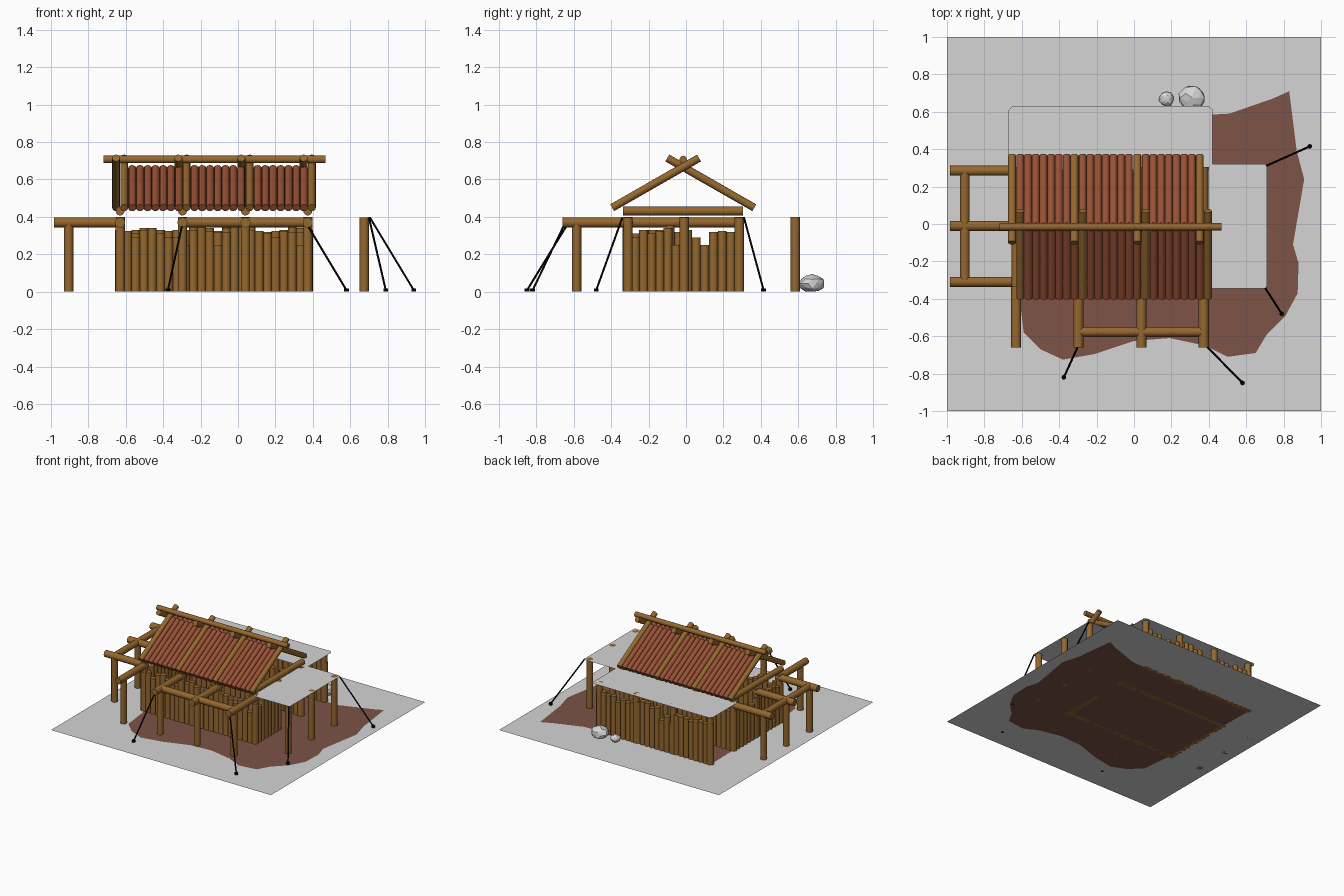
import bpy, bmesh, math, random
from mathutils import Vector, Matrix

if "Cube" in bpy.data.objects:
    bpy.data.objects.remove(bpy.data.objects["Cube"])

random.seed(4)


def material(name, rgb):
    m = bpy.data.materials.new(name)
    m.diffuse_color = (*rgb, 1)
    m.use_nodes = True
    m.node_tree.nodes["Principled BSDF"].inputs["Base Color"].default_value = m.diffuse_color
    return m


WOOD = material("wood", (0.30, 0.138, 0.028))
ROOF = material("red_wood", (0.31, 0.082, 0.036))
DIRT = material("dirt", (0.205, 0.088, 0.062))
GREY = material("pale_grey", (0.66, 0.66, 0.66))
ROCK = material("rock_grey", (0.68, 0.68, 0.68))
ROPE = material("black_rope", (0.003, 0.003, 0.003))


def finish(name, bm, mat, smooth=False):
    me = bpy.data.meshes.new(name)
    bm.to_mesh(me)
    bm.free()
    me.materials.append(mat)
    ob = bpy.data.objects.new(name, me)
    bpy.context.collection.objects.link(ob)
    if smooth:
        bpy.ops.object.select_all(action='DESELECT')
        ob.select_set(True)
        bpy.context.view_layer.objects.active = ob
        bpy.ops.object.shade_smooth_by_angle(angle=math.radians(40))
    return ob


def rods(name, items, mat, sides=12):
    """Items are (start, end, radius)."""
    bm = bmesh.new()
    for a, b, r in items:
        a, b = Vector(a), Vector(b)
        d = b - a
        mtx = Matrix.Translation((a + b) / 2) @ d.to_track_quat('Z', 'Y').to_matrix().to_4x4()
        bmesh.ops.create_cone(bm, cap_ends=True, segments=sides, radius1=r, radius2=r,
                              depth=d.length, matrix=mtx)
    return finish(name, bm, mat, True)


def post(x, y, h, r=0.025):
    return ((x, y, 0), (x, y, h), r)


# ground sheet with the dirt patch cut out of it
patch = [(.42, .585), (.51, .59), (.74, .67), (.83, .71), (.87, .39), (.91, .24), (.85, -.11),
         (.88, -.21), (.875, -.37), (.81, -.49), (.71, -.59), (.65, -.69), (.50, -.71),
         (.38, -.65), (.19, -.61), (0, -.625), (-.21, -.695), (-.38, -.725), (-.5, -.67),
         (-.59, -.58), (-.62, -.32), (-.64, .585)]
square = [(-1, -1), (1, -1), (1, 1), (-1, 1)]


def sheet(name, loops, mat, z=0.0):
    bm = bmesh.new()
    edges = []
    for loop in loops:
        vs = [bm.verts.new((x, y, z)) for x, y in loop]
        edges += [bm.edges.new((vs[i - 1], vs[i])) for i in range(len(vs))]
    bmesh.ops.triangle_fill(bm, edges=edges, use_beauty=True)
    bm.normal_update()
    for f in bm.faces:
        if f.normal.z < 0:
            f.normal_flip()
    finish(name, bm, mat)


sheet("ground", [square, patch], GREY)
sheet("dirt_patch", [patch], DIRT)

# flat awnings at the back and right
sheet("back_awning", [[(-.67, .29), (.42, .29), (.42, .61), (.40, .63), (-.65, .63), (-.67, .61)]],
      GREY, 0.40)
sheet("right_awning", [[(.37, -.345), (.70, -.345), (.71, -.335), (.71, .31), (.70, .32),
                        (.37, .32)]], GREY, 0.398)


# palisade walls of upright logs with uneven tops
def wall(name, p, q, n):
    items = []
    for i in range(n):
        t = i / (n - 1)
        h = random.choice((.25, .29, .31, .32, .325, .33, .33, .34, .355))
        items.append(post(p[0] + (q[0] - p[0]) * t, p[1] + (q[1] - p[1]) * t, h, 0.0235))
    rods(name, items, WOOD)


XS = (-.63, -.297, .04, .373)
YS = (-.31, -.01, .285)
wall("front_wall", (-.635, -.315), (.378, -.315), 24)
wall("middle_wall", (-.635, .285), (.378, .285), 24)
wall("back_wall", (-.635, .585), (.378, .585), 24)
wall("left_wall", (-.632, -.27), (-.632, .24), 12)
wall("right_wall", (.375, -.27), (.375, -.01), 7)

# upright posts
rods("wall_posts", [post(x, y, .40) for x in XS for y in (-.31, .285, .585)]
     + [post(x, -.01, .40) for x in (XS[0], XS[3])], WOOD)
rods("awning_posts", [post(.675, y, .398) for y in YS], WOOD)
rods("front_frame_posts", [post(x, -.585, .36) for x in XS], WOOD)
rods("left_frame_posts", [post(-.905, y, .36) for y in YS], WOOD)

# horizontal beams of the open frames
rods("front_frame_beams", [((x, -.66, .37), (x, -.29, .37), .027) for x in XS]
     + [((XS[1], -.577, .37), (XS[3], -.577, .37), .026)], WOOD)
rods("left_frame_beams", [((-.985, y, .37), (-.61, y, .37), .027) for y in YS]
     + [((-.905, YS[0], .37), (-.905, YS[2], .37), .026)], WOOD)
rods("tie_beams", [((x, -.337, .431), (x, .305, .431), .024) for x in XS], WOOD)

# roof: crossing rafters, ridge pole and slats between the rafters
MID = -.015
rafters, slats = [], []
for s, off in ((-1, .022), (1, -.022)):
    low, high = MID + s * .38, MID - s * .085
    for i, x in enumerate(XS):
        rx = x + off
        rafters.append(((rx, low, .449), (rx, high, .715), .021))
        if i < 3:
            for k in range(7):
                sx = rx + .044 + k * .0413
                slats.append(((sx, low, .449), (sx, MID + s * .012, .659), .0205))
rods("rafters", rafters, WOOD)
rods("roof_slats", slats, ROOF)
rods("ridge_pole", [((-.72, MID, .707), (.468, MID, .707), .02)], WOOD)

# guy ropes with ground pegs
guys = [((-.30, -.655, .35), (-.375, -.82)), ((.375, -.64, .35), (.58, -.85)),
        ((.70, -.34, .397), (.79, -.48)), ((.705, .31, .397), (.94, .415))]
rods("guy_ropes", [(a, (x, y, .008), .0055) for a, (x, y) in guys]
     + [((x, y, 0), (x, y, .018), .013) for a, (x, y) in guys], ROPE, 8)

# faceted rocks
for name, x, y, r, h in (("large_rock", .31, .675, .072, .095), ("small_rock", .172, .668, .04, .06)):
    bm = bmesh.new()
    bmesh.ops.create_icosphere(bm, subdivisions=2, radius=1)
    for v in bm.verts:
        v.co *= random.uniform(.88, 1.06)
        v.co = Vector((x + v.co.x * r, y + v.co.y * r, max(0, h * (.45 + .53 * v.co.z))))
    finish(name, bm, ROCK)
